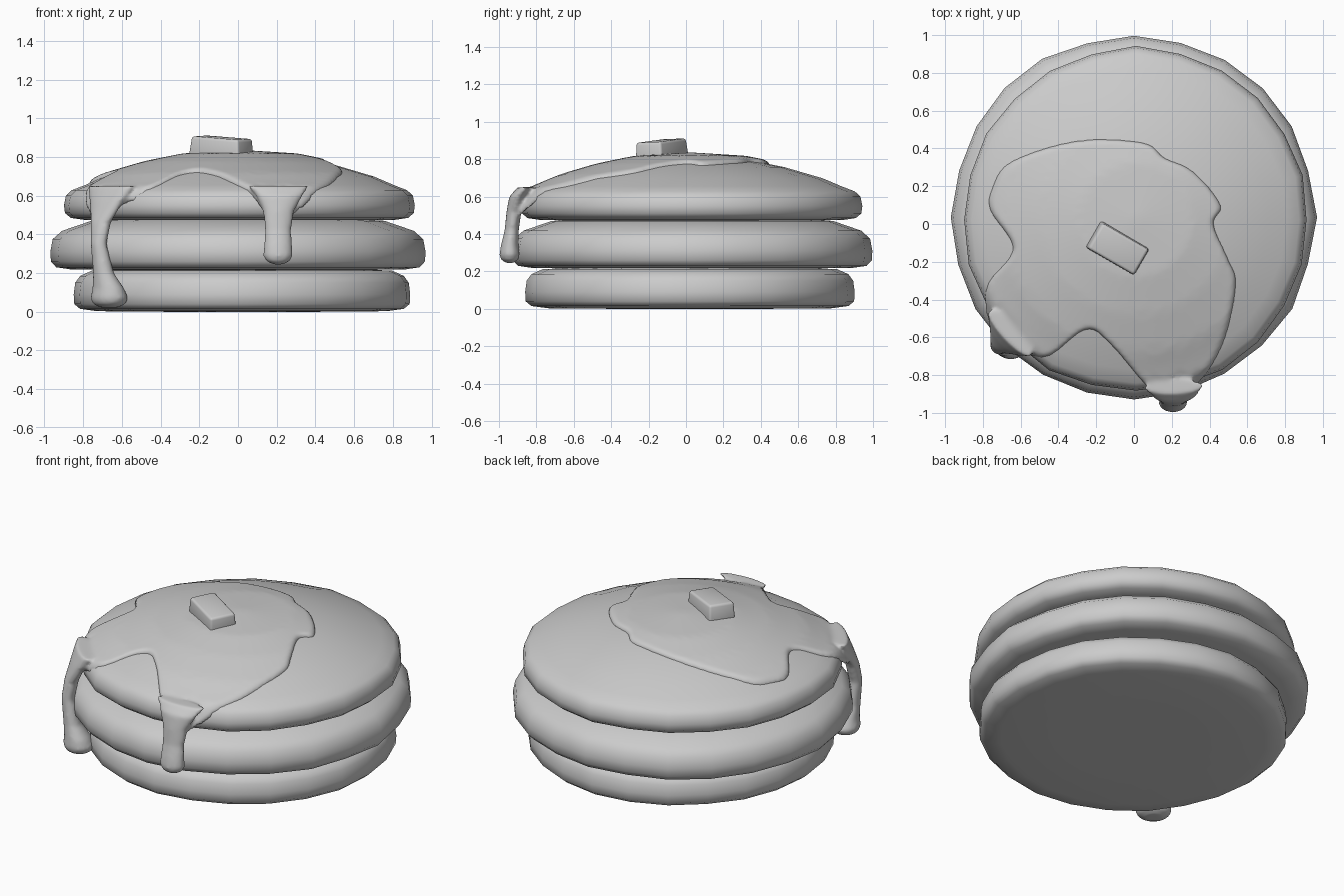
import bpy, bmesh, random
from math import sin, cos, pi, radians, hypot
from mathutils import Vector, Euler

if "Cube" in bpy.data.objects:
    bpy.data.objects.remove(bpy.data.objects["Cube"])

random.seed(4)


def loft(bm, rings):
    """Skin a list of closed rings and cap both ends."""
    vs = [[bm.verts.new(p) for p in r] for r in rings]
    n = len(vs[0])
    for a, b in zip(vs, vs[1:]):
        for i in range(n):
            j = (i + 1) % n
            bm.faces.new((a[i], a[j], b[j], b[i]))
    bm.faces.new(vs[0][::-1])
    bm.faces.new(vs[-1])


def finish(name, bm):
    bmesh.ops.recalc_face_normals(bm, faces=bm.faces)
    me = bpy.data.meshes.new(name)
    bm.to_mesh(me)
    bm.free()
    me.polygons.foreach_set("use_smooth", [True] * len(me.polygons))
    ob = bpy.data.objects.new(name, me)
    bpy.context.collection.objects.link(ob)
    return ob


# Pancakes: slightly uneven 24-sided lathed discs
def pancake(name, cx, cy, profile, sides=24):
    bm = bmesh.new()
    wob = [1 + random.uniform(-.008, .012) for _ in range(sides)]
    loft(bm, [[(cx + r * wob[i] * cos(2 * pi * i / sides),
                cy + r * wob[i] * sin(2 * pi * i / sides), z)
               for i in range(sides)] for r, z in profile])
    return finish(name, bm)


DOME = [(.03, .815), (.3, .798), (.5, .757), (.7, .698), (.8, .655), (.87, .628), (.9, .6)]
pancake("bottom_pancake", .02, .02,
        [(.4, 0), (.75, .003), (.84, .015), (.87, .04), (.873, .09), (.865, .15),
         (.84, .185), (.78, .212), (.5, .225)])
pancake("middle_pancake", 0, .035,
        [(.4, .215), (.85, .218), (.93, .23), (.957, .26), (.96, .31), (.948, .375),
         (.9, .418), (.75, .47), (.5, .485)])
pancake("top_pancake", .01, .022,
        [(.4, .472), (.8, .474), (.875, .485), (.905, .51), (.91, .55)] + DOME[::-1])


# Syrup: puddle following the dome, plus two drips, fused by remeshing
def dome_z(x, y):
    r = hypot(x - .01, y - .022)
    pts = [(0, .815)] + DOME + [(.93, .55), (1.1, .3)]
    for (r0, z0), (r1, z1) in zip(pts, pts[1:]):
        if r <= r1:
            return z0 + (z1 - z0) * (r - r0) / (r1 - r0)
    return .3


outline = [(.16, .35), (.05, .43), (-.3, .44), (-.65, .33), (-.75, .19), (-.76, .07),
           (-.64, -.13), (-.77, -.31), (-.785, -.45), (-.73, -.56), (-.49, -.71),
           (-.26, -.56), (-.13, -.63), (.08, -.87), (.21, -.93), (.36, -.82),
           (.48, -.61), (.54, -.32), (.5, -.19), (.42, 0), (.46, .1), (.31, .28)]
P = [Vector(p) for p in outline]
edge = []
for i in range(len(P)):
    a, b, c, d = (P[(i + k) % len(P)] for k in (-1, 0, 1, 2))
    for s in range(5):
        t = s / 5
        edge.append(.5 * (2 * b + (c - a) * t + (2 * a - 5 * b + 4 * c - d) * t * t
                          + (3 * b - a - 3 * c + d) * t ** 3))
mid = Vector((-.1, -.1))


def puddle_ring(f, lift):
    pts = [mid + (e - mid) * f for e in edge]
    return [(p.x, p.y, dome_z(p.x, p.y) + lift) for p in pts]


def drip_ring(x, y, z, w, d, ang):
    nx, ny = cos(radians(ang)), sin(radians(ang))
    return [(x - ny * w * cos(t) + nx * d * sin(t),
             y + nx * w * cos(t) + ny * d * sin(t), z)
            for t in (2 * pi * k / 20 for k in range(20))]


bm = bmesh.new()
fr = [.05] + [k / 14 for k in range(2, 14)] + [.97]
loft(bm, [puddle_ring(f, .02) for f in fr] + [puddle_ring(1, .008), puddle_ring(1, -.02)]
     + [puddle_ring(f, -.035) for f in fr[::-1]])
front = [(.21, -.86, .65, .16, .04), (.215, -.90, .6, .12, .045), (.21, -.92, .52, .08, .04),
         (.207, -.932, .42, .068, .038), (.207, -.943, .34, .073, .047),
         (.207, -.943, .29, .077, .055), (.207, -.943, .26, .06, .045),
         (.207, -.943, .243, .02, .015)]
left = [(-.655, -.575, .65, .17, .045), (-.68, -.605, .57, .12, .04),
        (-.71, -.63, .46, .065, .04), (-.72, -.65, .35, .045, .038),
        (-.695, -.645, .2, .058, .05), (-.67, -.63, .12, .09, .075),
        (-.665, -.62, .07, .105, .09), (-.665, -.62, .04, .09, .08),
        (-.665, -.62, .022, .05, .04)]
loft(bm, [drip_ring(*r, 272) for r in front])
loft(bm, [drip_ring(*r, 223) for r in left])
syrup = finish("syrup", bm)
m = syrup.modifiers.new("fuse", 'REMESH')
m.mode = 'VOXEL'
m.voxel_size = .012
m.use_smooth_shade = True
m = syrup.modifiers.new("soften", 'SMOOTH')
m.factor = .5
m.iterations = 5

# Butter pat: rounded, tapered, slightly tilted block
bm = bmesh.new()
bmesh.ops.create_cube(bm, size=1)
for v in bm.verts:
    k = 1 if v.co.z < 0 else .93
    v.co = Vector((v.co.x * .3 * k, v.co.y * .165 * k, v.co.z * .1))
bmesh.ops.bevel(bm, geom=bm.edges[:], offset=.014, segments=3, profile=.5, affect='EDGES')
butter = finish("butter", bm)
butter.location = (-.085, -.13, .85)
butter.rotation_euler = Euler((radians(2), radians(4), radians(-30)))
